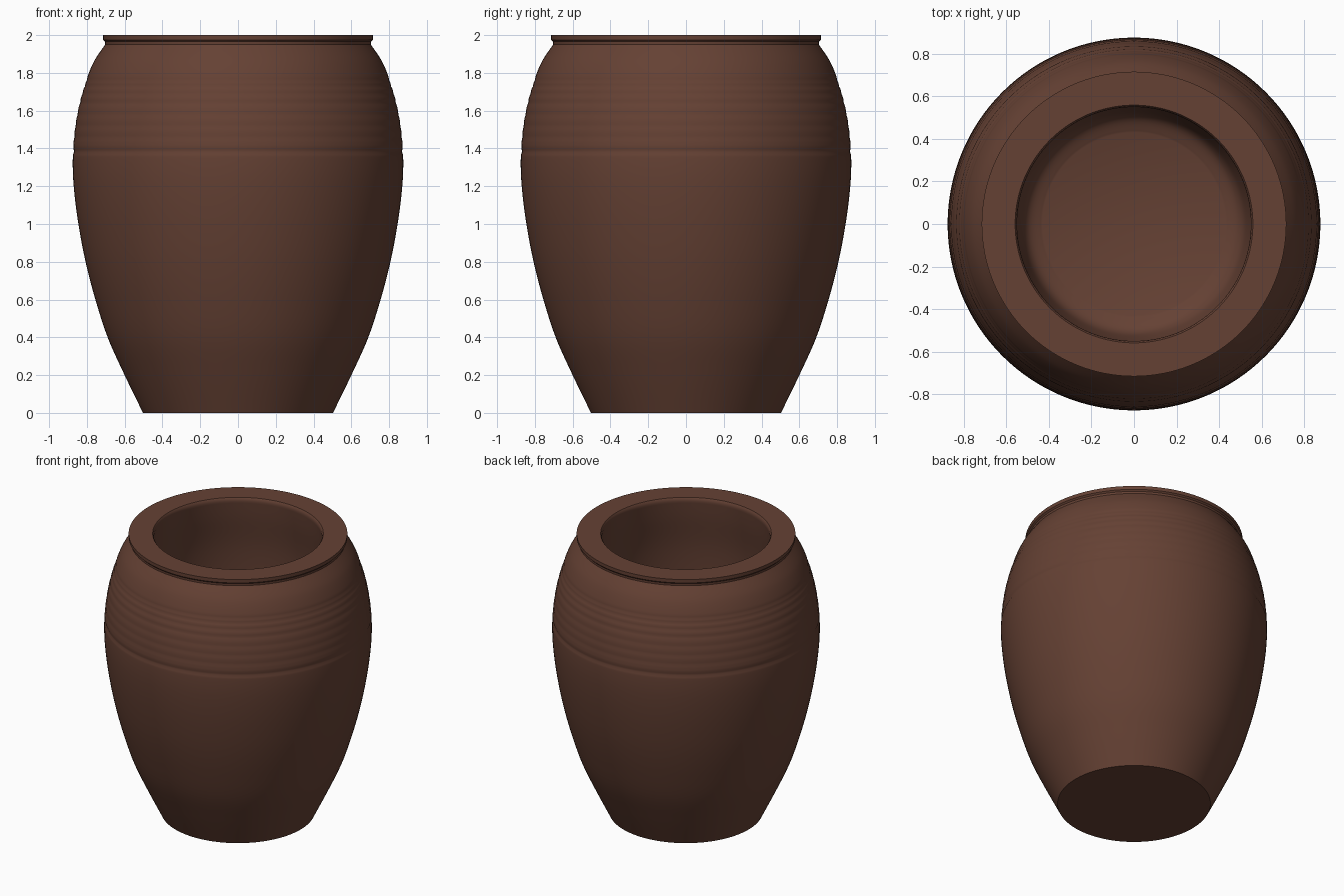
import bpy, bmesh, math

if "Cube" in bpy.data.objects:
    bpy.data.objects.remove(bpy.data.objects["Cube"])

SEG = 128

clay = bpy.data.materials.new("brown clay")
clay.diffuse_color = (0.13, 0.053, 0.034, 1)
clay.use_nodes = True
clay.node_tree.nodes["Principled BSDF"].inputs["Base Color"].default_value = clay.diffuse_color


def smooth_curve(pts, steps=6):
    """Catmull-Rom curve through (radius, height) points."""
    p = [pts[0]] + pts + [pts[-1]]
    out = []
    for i in range(1, len(p) - 2):
        for s in range(steps):
            t = s / steps
            out.append(tuple(
                0.5 * (2 * b + (c - a) * t + (2 * a - 5 * b + 4 * c - d) * t * t
                       + (3 * b - a - 3 * c + d) * t ** 3)
                for a, b, c, d in zip(p[i - 1], p[i], p[i + 1], p[i + 2])))
    return out + [pts[-1]]


def throwing_marks(r, z):
    """Fine wheel grooves on the shoulder and one ledge below them."""
    for gz, depth in ((1.385, 0.006), (1.46, 0.002), (1.52, 0.002), (1.58, 0.002),
                      (1.64, 0.003), (1.69, 0.003), (1.73, 0.004), (1.76, 0.003)):
        r -= depth * math.exp(-((z - gz) / 0.011) ** 2)
    return r, z


def lathe(name, profile):
    bm = bmesh.new()
    rings = []
    for r, z in profile:
        rings.append([bm.verts.new((r * math.cos(2 * math.pi * i / SEG),
                                    r * math.sin(2 * math.pi * i / SEG), z))
                      for i in range(SEG)])
    for a, b in zip(rings, rings[1:]):
        for i in range(SEG):
            j = (i + 1) % SEG
            bm.faces.new((a[i], a[j], b[j], b[i]))
    bm.faces.new(rings[0][::-1])   # underside
    bm.faces.new(rings[-1])        # inner floor
    me = bpy.data.meshes.new(name)
    bm.to_mesh(me)
    bm.free()
    me.materials.append(clay)
    ob = bpy.data.objects.new(name, me)
    bpy.context.collection.objects.link(ob)
    bpy.context.view_layer.objects.active = ob
    ob.select_set(True)
    bpy.ops.object.shade_smooth_by_angle(angle=math.radians(35))
    return ob


# Outer wall from foot to neck
outer = smooth_curve([(0.503, 0), (0.605, 0.21), (0.69, 0.40), (0.755, 0.60),
                      (0.807, 0.80), (0.845, 1.0), (0.868, 1.18), (0.875, 1.33),
                      (0.866, 1.48), (0.843, 1.62), (0.807, 1.75), (0.763, 1.86),
                      (0.703, 1.95)], 12)
outer = [throwing_marks(r, z) for r, z in outer]
# Flared rim with a flat top
rim = [(0.704, 1.965), (0.714, 1.975), (0.715, 2.0), (0.558, 2.0), (0.552, 1.992)]
# Hollow inside with a rounded floor
inner = smooth_curve([(0.549, 1.975), (0.565, 1.85), (0.605, 1.6), (0.62, 1.3),
                      (0.61, 0.9), (0.575, 0.55), (0.535, 0.33), (0.50, 0.24),
                      (0.43, 0.20)])

lathe("clay_pot", outer + rim + inner)
